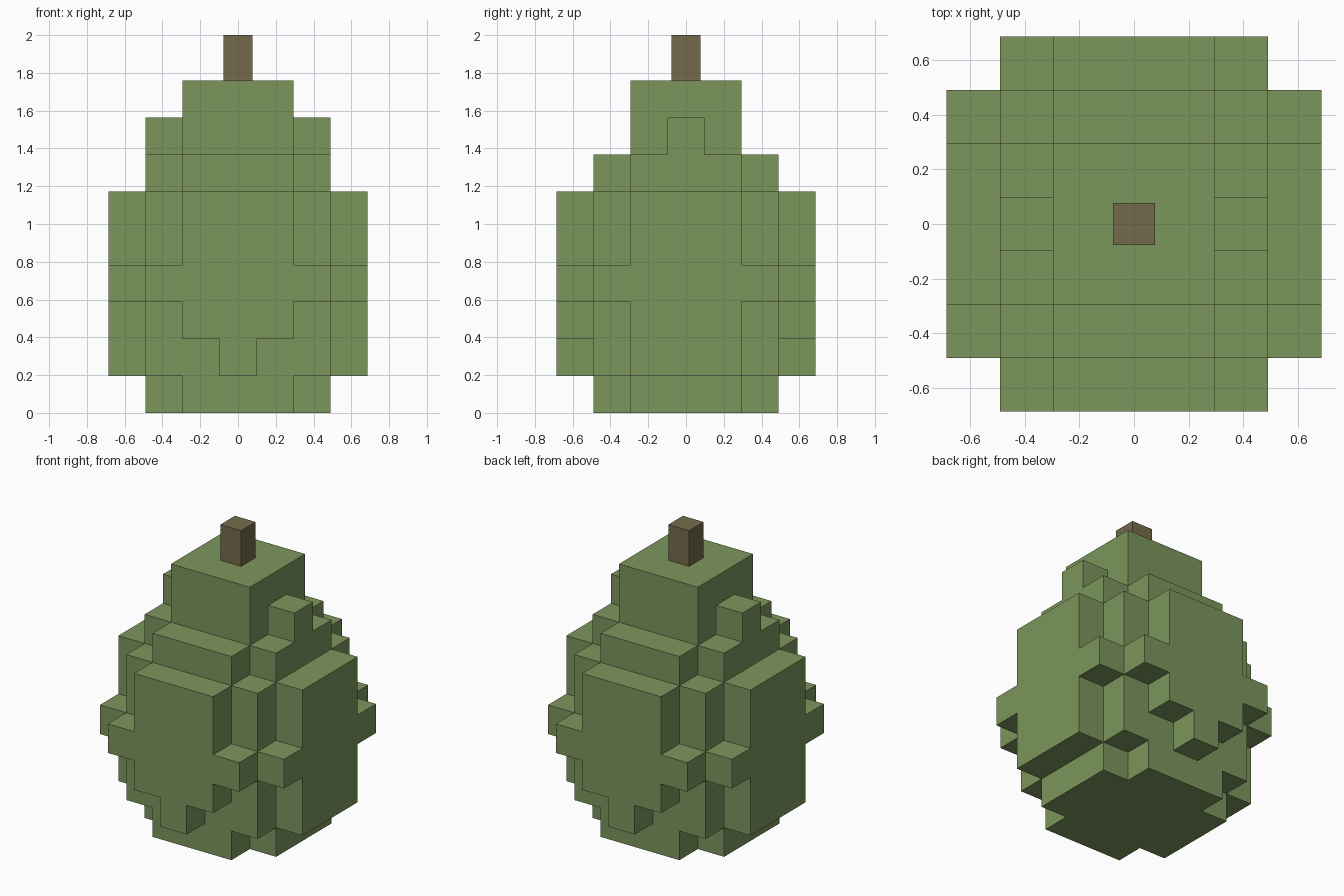
import bpy, bmesh, math
from mathutils import Vector

if "Cube" in bpy.data.objects:
    bpy.data.objects.remove(bpy.data.objects["Cube"])

S = 1.76 / 9          # edge length of one cube
STEM = 0.077          # stem half width


def material(name, rgb):
    m = bpy.data.materials.new(name)
    m.diffuse_color = (*rgb, 1)
    m.use_nodes = True
    m.node_tree.nodes["Principled BSDF"].inputs["Base Color"].default_value = m.diffuse_color
    return m


def add_object(name, bm, mat):
    bmesh.ops.recalc_face_normals(bm, faces=bm.faces)
    mesh = bpy.data.meshes.new(name)
    bm.to_mesh(mesh)
    bm.free()
    mesh.materials.append(mat)
    obj = bpy.data.objects.new(name, mesh)
    bpy.context.collection.objects.link(obj)
    return obj


green = material("leaf green", (0.202, 0.305, 0.107))
brown = material("stem brown", (0.178, 0.147, 0.070))

# Fruit body: per layer (bottom to top), half width in cubes of rows |y| = 0, 1, 2, 3
layers = [
    [2, 2, 1],
    [3, 3, 2, 0],
    [3, 3, 2, 1],
    [3, 3, 3, 2],
    [3, 3, 2, 1],
    [3, 3, 2, 1],
    [2, 2, 1],
    [2, 1],
    [1, 1],
]
cells = set()
for z, rows in enumerate(layers):
    for row, half in enumerate(rows):
        for y in {row, -row}:
            for x in range(-half, half + 1):
                cells.add((x, y, z))

# Skin: keep only cube faces that have no neighbour
bm = bmesh.new()
verts = {}


def corner(p):
    key = tuple(round(c * 2) for c in p)
    if key not in verts:
        verts[key] = bm.verts.new(Vector(p) * S)
    return verts[key]


for cell in sorted(cells):
    for axis in range(3):
        for sign in (-1, 1):
            n = Vector((0, 0, 0))
            n[axis] = sign
            if tuple(int(c + n[i]) for i, c in enumerate(cell)) in cells:
                continue
            u, v = Vector((0, 0, 0)), Vector((0, 0, 0))
            u[(axis + 1) % 3] = 0.5
            v[(axis + 2) % 3] = 0.5 * sign
            mid = Vector(cell) + Vector((0, 0, 0.5)) + n * 0.5
            bm.faces.new([corner(mid + q) for q in (-u - v, u - v, u + v, v - u)])
add_object("fruit_body", bm, green)

# Stem: thin square post on top
bm = bmesh.new()
bmesh.ops.create_cube(bm, size=1)
for vert in bm.verts:
    vert.co = Vector((vert.co.x * 2 * STEM, vert.co.y * 2 * STEM,
                      1.88 + vert.co.z * 0.24))
add_object("stem", bm, brown)
